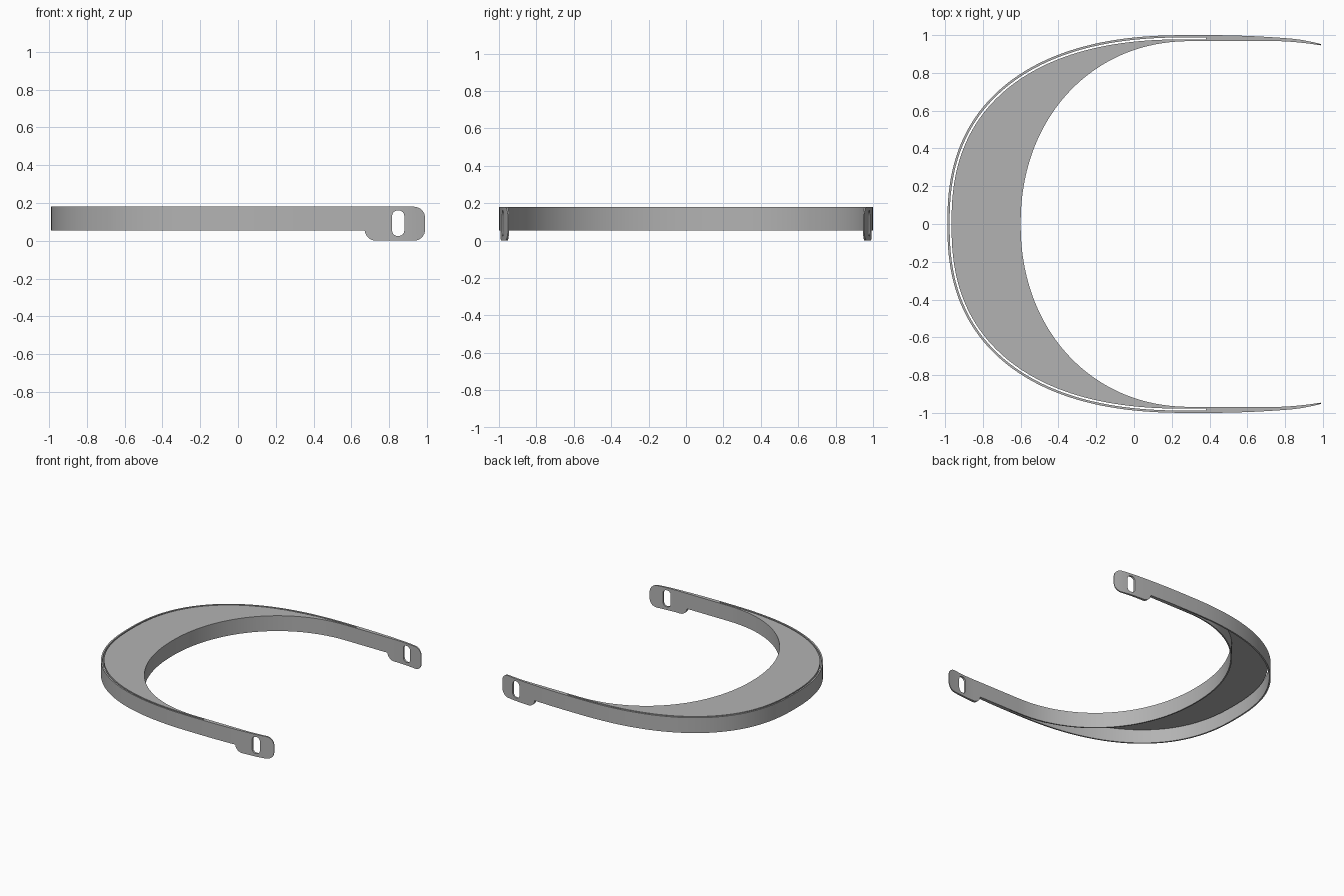
import bpy, bmesh, math
from mathutils import Vector

if "Cube" in bpy.data.objects:
    bpy.data.objects.remove(bpy.data.objects["Cube"])

grey = bpy.data.materials.new("plain_grey")
grey.diffuse_color = (0.45, 0.45, 0.45, 1)
grey.use_nodes = True
grey.node_tree.nodes["Principled BSDF"].inputs["Base Color"].default_value = grey.diffuse_color
Z0, Z1 = 0.055, 0.18
X_END = 0.39


def add_object(name, bm):
    bmesh.ops.recalc_face_normals(bm, faces=bm.faces)
    me = bpy.data.meshes.new(name)
    bm.to_mesh(me)
    bm.free()
    me.materials.append(grey)
    ob = bpy.data.objects.new(name, me)
    bpy.context.collection.objects.link(ob)
    return ob


def arc(a, b, n, steps=112):
    """Open superellipse bow around (0.3, 0), with short straight ends."""
    pts = []
    for i in range(steps + 1):
        t = math.pi * (i / steps - 0.5)
        c, s = max(math.cos(t), 0), math.sin(t)
        pts.append(Vector((0.3 - a * c ** (2 / n),
                           math.copysign(b * abs(s) ** (2 / n), s))))
    return [Vector((X_END, -b))] + pts + [Vector((X_END, b))]


def offset(pts, d):
    """Shift a bow inwards by d."""
    out = []
    for i, p in enumerate(pts):
        t = (pts[min(i + 1, len(pts) - 1)] - pts[max(i - 1, 0)]).normalized()
        out.append(p + Vector((t.y, -t.x)) * d)
    return out


def ribbon(name, outer, inner, z0, z1):
    """Solid strip between two matching paths."""
    bm = bmesh.new()
    rings = [[bm.verts.new((p.x, p.y, z)) for p, z in
              ((o, z0), (o, z1), (i, z1), (i, z0))] for o, i in zip(outer, inner)]
    for r, s in zip(rings, rings[1:]):
        for k in range(4):
            bm.faces.new((r[k], r[(k + 1) % 4], s[(k + 1) % 4], s[k]))
    bm.faces.new(rings[0])
    bm.faces.new(rings[-1])
    return add_object(name, bm)


def side_cutter(name, outline):
    """Side-view outline (x, z) extruded along y."""
    bm = bmesh.new()
    f = bm.faces.new([bm.verts.new((x, 0.8, z)) for x, z in outline])
    ext = bmesh.ops.extrude_face_region(bm, geom=[f])
    bmesh.ops.translate(bm, vec=(0, 0.4, 0),
                        verts=[v for v in ext["geom"] if isinstance(v, bmesh.types.BMVert)])
    ob = add_object(name, bm)
    ob.hide_render = True
    return ob


def corner(cx, cz, r, start, steps=8):
    return [(cx + r * math.cos(math.radians(start + 90 * i / steps)),
             cz + r * math.sin(math.radians(start + 90 * i / steps)))
            for i in range(steps + 1)]


# bow: outer band, slot gap, thin top plate, inner band
outer = arc(1.288, 1.0, 2.4)
inner = arc(0.9, 0.968, 2.1)
parts = [
    ribbon("outer_band", outer, offset(outer, 0.012), Z0, Z1),
    ribbon("brow_plate", offset(outer, 0.022), inner, 0.16, Z1),
    ribbon("inner_band", offset(inner, -0.01), inner, Z0, Z1),
]

# arms: curved strip trimmed to the tab outline, with a strap slot
xs = [0.38 + 0.61 * i / 30 for i in range(31)]
out_y = lambda x: 1.0 - 0.016 * ((x - 0.38) / 0.42) ** 2 - 0.25 * max(x - 0.82, 0) ** 2 * 2
in_y = lambda x: 0.968 - 0.022 * (max(x - 0.76, 0) / 0.23) ** 1.6
arm = ribbon("left_arm", [Vector((x, out_y(x))) for x in xs],
             [Vector((x, in_y(x))) for x in xs], -0.02, 0.2)
outline = ([(0.3, Z1), (0.3, Z0), (0.67, Z0)] + corner(0.73, 0.06, 0.06, 180)[1:]
           + corner(0.93, 0.06, 0.06, 270) + corner(0.93, 0.12, 0.06, 0))
slot = (corner(0.845, 0.055, 0.03, 180) + corner(0.85, 0.055, 0.03, 270)
        + corner(0.85, 0.13, 0.03, 0) + corner(0.845, 0.13, 0.03, 90))
cutters = [side_cutter("tab_cutter", outline), side_cutter("slot_cutter", slot)]
for cutter, op in zip(cutters, ("INTERSECT", "DIFFERENCE")):
    mod = arm.modifiers.new(op.lower(), "BOOLEAN")
    mod.operation, mod.solver, mod.object = op, "EXACT", cutter
bpy.context.view_layer.update()
deps = bpy.context.evaluated_depsgraph_get()
shaped = bpy.data.meshes.new_from_object(arm.evaluated_get(deps))
arm.modifiers.clear()
arm.data = shaped
for c in cutters:
    bpy.data.objects.remove(c)

# mirrored arm
bm = bmesh.new()
bm.from_mesh(shaped)
for v in bm.verts:
    v.co.y *= -1
parts += [arm, add_object("right_arm", bm)]

# smooth curves, sharp edges
bpy.ops.object.select_all(action="DESELECT")
for ob in parts:
    ob.select_set(True)
bpy.context.view_layer.objects.active = parts[0]
bpy.ops.object.shade_smooth_by_angle(angle=math.radians(30))
